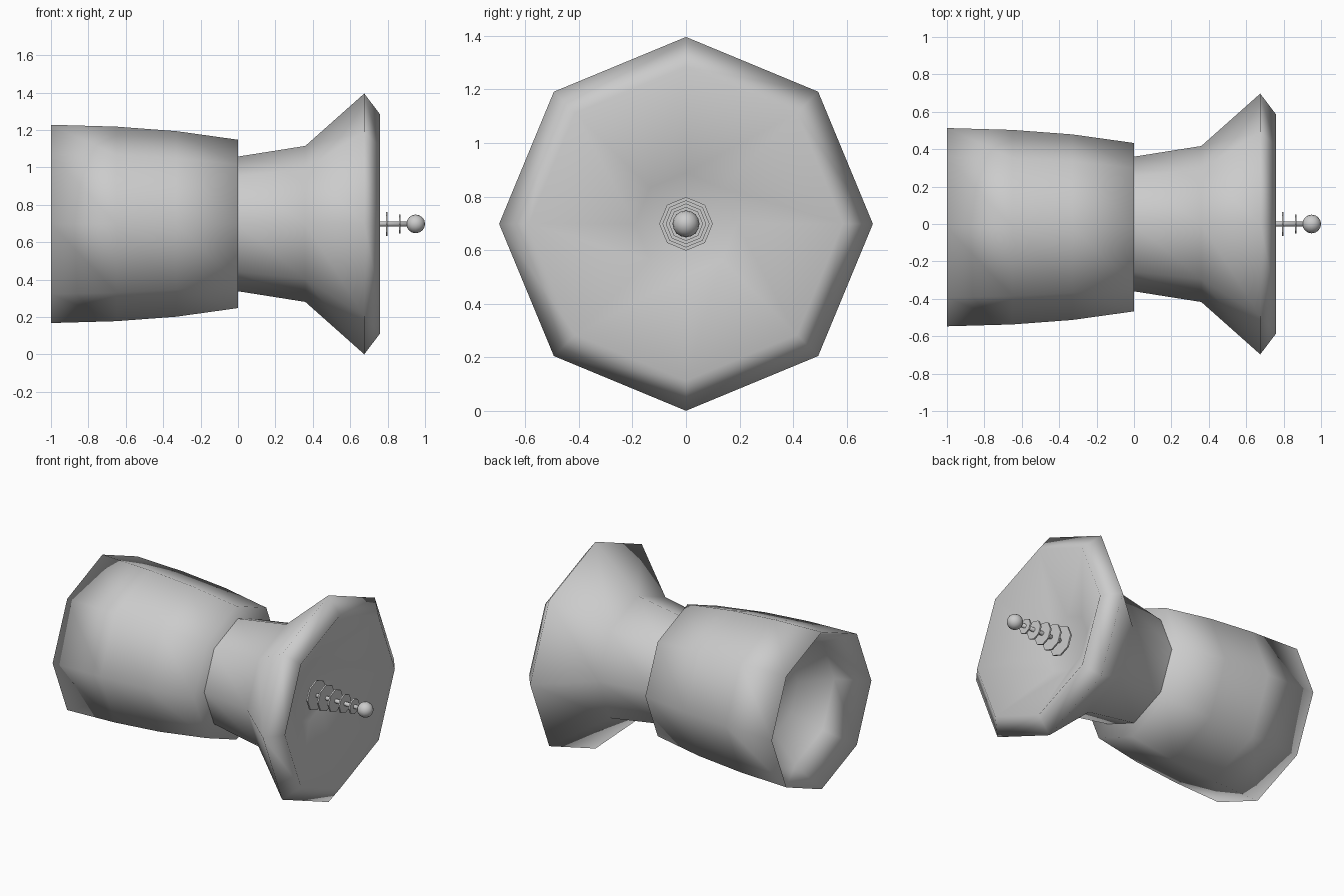
import bpy, bmesh
from math import sin, cos, tau

if "Cube" in bpy.data.objects:
    bpy.data.objects.remove(bpy.data.objects["Cube"])

CZ = 0.698   # height of the main axis


def lathe(name, profile, sides=8, y=0.0, sharp=False):
    """Spin (x, radius) points around a horizontal x axis."""
    bm = bmesh.new()
    rings = []
    for x, r in profile:
        n = 1 if r == 0 else sides
        rings.append([bm.verts.new((x, r * cos(tau * i / sides), r * sin(tau * i / sides)))
                      for i in range(n)])
    for a, b in zip(rings, rings[1:]):
        for i in range(sides):
            j = (i + 1) % sides
            quad = [a[i % len(a)], a[j % len(a)], b[j % len(b)], b[i % len(b)]]
            bm.faces.new(list(dict.fromkeys(quad)))
    bmesh.ops.recalc_face_normals(bm, faces=bm.faces)
    for f in bm.faces:
        f.smooth = not sharp
    mesh = bpy.data.meshes.new(name)
    bm.to_mesh(mesh)
    bm.free()
    obj = bpy.data.objects.new(name, mesh)
    obj.location = (0, y, CZ)
    bpy.context.collection.objects.link(obj)
    return obj


# Rear barrel: hollowed at the back, flat at the front
lathe("rear_barrel", [(-0.60, 0), (-0.65, 0.25), (-0.80, 0.42), (-1.0, 0.53),
                      (-0.65, 0.52), (-0.33, 0.496), (0, 0.45), (0, 0)], y=-0.017)

# Flared horn with a dished front and a small raised hub
lathe("front_horn", [(0, 0.36), (0.36, 0.417), (0.675, 0.697), (0.76, 0.585),
                     (0.53, 0.19), (0.57, 0)])

# Antenna rod
lathe("antenna_rod", [(0.53, 0), (0.53, 0.014), (0.93, 0.014), (0.93, 0)])

# Discs on the rod, shrinking towards the tip
for i in range(5):
    x, r = 0.585 + 0.07 * i, 0.10 - 0.0122 * i
    lathe(f"antenna_disc_{i + 1}",
          [(x - 0.005, 0), (x - 0.005, r), (x + 0.005, r), (x + 0.005, 0)], sharp=True)

# Ball at the tip
bpy.ops.mesh.primitive_uv_sphere_add(segments=16, ring_count=8, radius=0.05,
                                     location=(0.95, 0, CZ), rotation=(0, tau / 4, 0))
ball = bpy.context.object
ball.name = "antenna_tip"
bpy.ops.object.shade_smooth()
